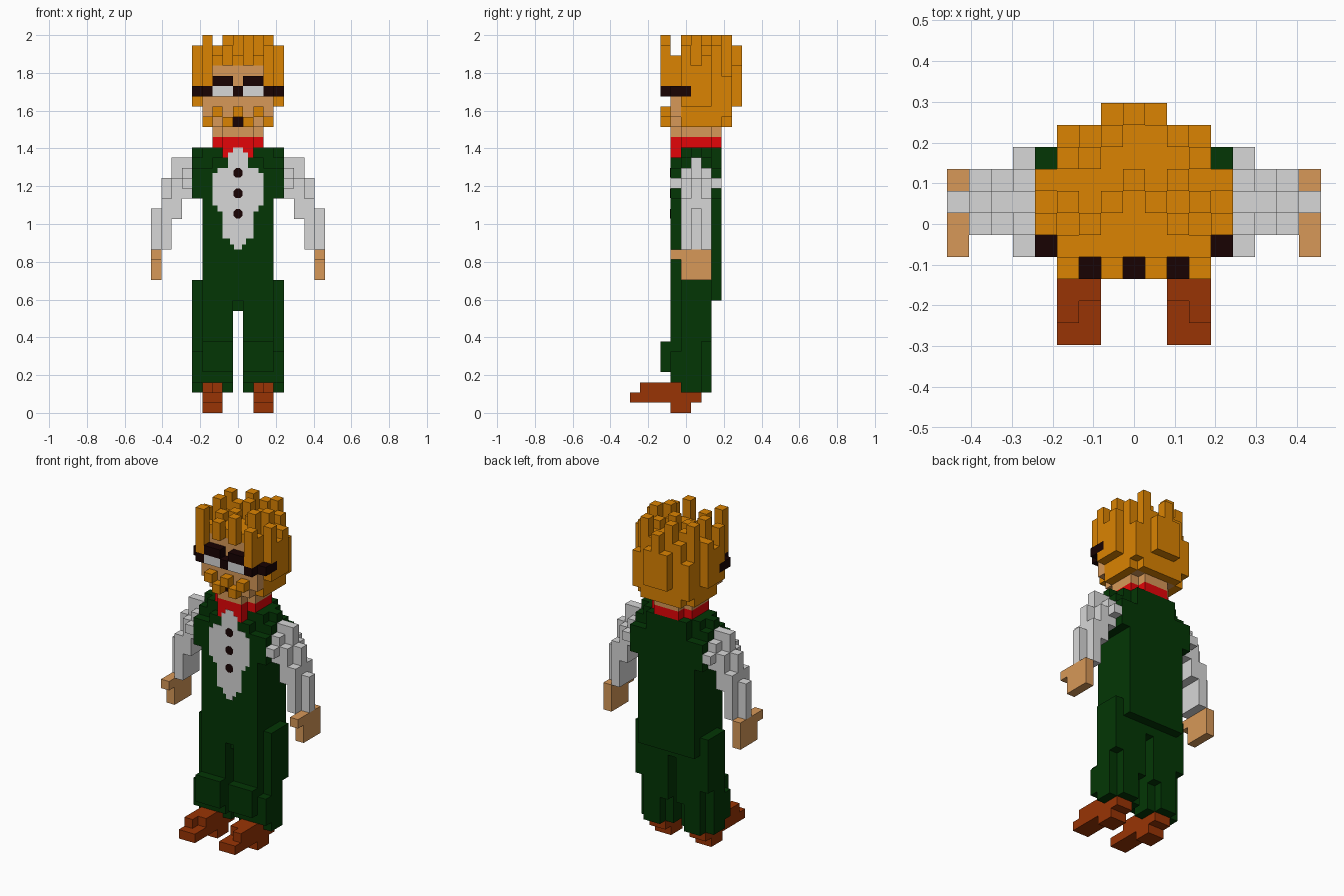
import bpy
import bmesh
import math
from mathutils import Matrix, Vector

cube = bpy.data.objects.get("Cube")
if cube:
    bpy.data.objects.remove(cube, do_unlink=True)

UNIT = 2 / 37          # edge length of one block
FRONT = -1.5 * UNIT    # front plane of the torso
taken = set()          # block cells already used by a part


def material(name, red, green, blue):
    def linear(c):
        c /= 255
        return c / 12.92 if c < 0.04045 else ((c + 0.055) / 1.055) ** 2.4
    mat = bpy.data.materials.new(name)
    colour = (linear(red), linear(green), linear(blue), 1)
    mat.use_nodes = True
    mat.diffuse_color = colour
    shader = next(n for n in mat.node_tree.nodes if n.type == 'BSDF_PRINCIPLED')
    shader.inputs["Base Color"].default_value = colour
    shader.inputs["Roughness"].default_value = 0.9
    return mat


GOLD = material("golden_hair", 219, 131, 2)
SKIN = material("skin", 215, 152, 88)
GREEN = material("dark_green_cloth", 3, 54, 5)
BLACK = material("near_black", 24, 2, 2)
WHITE = material("pale_grey_cloth", 215, 215, 215)
RED = material("red_scarf", 228, 5, 8)
BROWN = material("brown_leather", 153, 52, 5)


def finish(name, bm, mat):
    bmesh.ops.recalc_face_normals(bm, faces=bm.faces)
    mesh = bpy.data.meshes.new(name)
    bm.to_mesh(mesh)
    bm.free()
    mesh.materials.append(mat)
    obj = bpy.data.objects.new(name, mesh)
    bpy.context.collection.objects.link(obj)
    return obj


def blocks(name, mat, *boxes, side=1):
    """Join block ranges (x, x, y, y, z, z; ends included) into one shell."""
    cells = set()
    for xa, xb, ya, yb, za, zb in boxes:
        cells |= {(x * side, y, z) for x in range(xa, xb + 1)
                  for y in range(ya, yb + 1) for z in range(za, zb + 1)}
    cells -= taken
    taken.update(cells)
    bm = bmesh.new()
    for cell in cells:
        centre = Vector(cell) + Vector((0, 0, 0.5))
        for axis in range(3):
            for sign in (-1, 1):
                step = [0, 0, 0]
                step[axis] = sign
                if tuple(c + s for c, s in zip(cell, step)) in cells:
                    continue
                normal = Vector(step) / 2
                u = Vector((normal.y, normal.z, normal.x))
                v = Vector((normal.z, normal.x, normal.y))
                corners = [normal + u + v, normal - u + v,
                           normal - u - v, normal + u - v]
                bm.faces.new([bm.verts.new((centre + c) * UNIT) for c in corners])
    bmesh.ops.remove_doubles(bm, verts=bm.verts, dist=UNIT / 100)
    bmesh.ops.dissolve_limit(bm, angle_limit=0.01, verts=bm.verts, edges=bm.edges)
    return finish(name, bm, mat)


# Paired limbs
for label, s in (("left", 1), ("right", -1)):
    blocks(label + "_shoe", BROWN,
           (2, 3, -1, 0, 0, 0), (2, 3, -5, 1, 1, 1),
           (2, 2, -3, -1, 2, 2), (3, 3, -4, -1, 2, 2), side=s)
    blocks(label + "_trouser_leg", GREEN,
           (1, 3, 0, 1, 2, 12), (4, 4, 0, 1, 2, 12), (2, 3, 2, 2, 2, 12),
           (1, 1, 2, 2, 5, 12), (4, 4, 2, 2, 7, 12),
           (1, 3, -1, -1, 3, 12), (4, 4, -1, -1, 3, 5),
           (1, 3, -2, -2, 4, 6), (1, 3, 3, 3, 11, 12), side=s)
    blocks(label + "_shoulder", GREEN,
           (4, 4, -1, 3, 21, 23), (4, 4, 0, 2, 24, 24),
           (4, 4, 1, 1, 25, 25), side=s)
    blocks(label + "_sleeve", WHITE,
           (8, 8, 1, 1, 16, 19), (7, 7, 1, 1, 16, 22),
           (7, 7, 0, 2, 16, 20), (6, 6, 1, 1, 19, 24),
           (6, 6, 0, 2, 19, 22), (5, 5, 1, 1, 21, 24),
           (5, 5, 0, 2, 21, 23), (5, 5, -1, 3, 22, 22), side=s)
    blocks(label + "_hand", SKIN,
           (8, 8, 0, 2, 13, 15), (8, 8, -1, -1, 15, 15), side=s)

# Body, scarf and head
blocks("seat", GREEN, (0, 0, -1, 3, 11, 12), (0, 0, 0, 2, 10, 10))
blocks("scarf", RED, (-2, 2, 0, 2, 26, 26), (-1, 1, -1, 3, 26, 26),
       (-1, 1, -1, -1, 25, 25))
blocks("torso", GREEN, (-3, 3, -1, 3, 13, 23), (-2, 2, -1, 3, 24, 24),
       (-3, 3, 0, 2, 24, 25), (-2, 2, 3, 3, 25, 25))
blocks("glasses_frame", BLACK,
       (0, 0, -2, -2, 31, 31),
       *[box for s in (-1, 1) for box in (
           (3 * s, 3 * s, -2, -1, 31, 31), (4 * s, 4 * s, -1, 0, 31, 31))])
blocks("lenses", WHITE, (-2, -1, -2, -2, 31, 31), (1, 2, -2, -2, 31, 31))
blocks("eyebrows", BLACK, (-2, -1, -2, -2, 32, 32), (1, 2, -2, -2, 32, 32))
blocks("mouth", BLACK, (0, 0, -1, -1, 28, 28))
blocks("head", SKIN, (-2, 2, -1, 3, 28, 33), (-3, 3, -1, -1, 29, 31),
       (-2, 2, 0, 2, 27, 27), (-1, 1, -1, 3, 27, 27))
blocks("moustache", GOLD, (0, 0, -2, -2, 29, 29),
       *[box for s in (-1, 1) for box in (
           (2 * s, 2 * s, -2, -2, 29, 29), (s, s, -2, -2, 28, 28))])

# Hair: a cap with side and back locks, topped by upright spikes
blocks("hair_cap", GOLD,
       (-3, 3, 0, 3, 28, 33), (-2, 2, 4, 4, 28, 33), (-3, 3, 4, 4, 29, 32),
       (-3, 3, -1, -1, 32, 34), (-2, 2, -1, 4, 34, 34),
       (-1, 1, 5, 5, 30, 33))
for s in (-1, 1):
    blocks("hair_side_locks", GOLD,
           (4, 4, 0, 2, 30, 33), (4, 4, 0, 0, 34, 35),
           (4, 4, 2, 2, 34, 34), (3, 3, -2, -2, 32, 35),
           (3, 3, 1, 3, 34, 34), (1, 1, -2, -2, 34, 35), side=s)
spikes = {(-3, -2): 37, (1, -2): 37, (-3, 1): 37, (-2, 0): 36, (-1, 1): 36,
          (1, 1): 36, (2, 0): 37, (3, 1): 37, (0, 2): 37, (-3, 3): 37,
          (2, 2): 36, (-2, 3): 36, (3, 3): 36, (-1, 4): 37, (2, 4): 37,
          (0, 5): 36}
blocks("hair_spikes", GOLD,
       *[(x, x, y, y, 34, top - 1) for (x, y), top in spikes.items()])

# Shirt front: stepped, mirrored outline as a thin plate
bands = [(16, 0.4), (16.5, 0.8), (17.1, 1.5), (19.7, 2), (20.3, 2.5),
         (23.5, 2), (24, 1), (25.5, 0.5), (26, 0)]
edge = []
for (low, half), (high, _) in zip(bands, bands[1:]):
    edge += [(half, low), (half, high)]
outline = edge + [(-x, z) for x, z in reversed(edge)]
bm = bmesh.new()
face = bm.faces.new([bm.verts.new((x * UNIT, FRONT, z * UNIT)) for x, z in outline])
raised = bmesh.ops.extrude_face_region(bm, geom=[face])["geom"]
bmesh.ops.translate(bm, vec=(0, -0.002, 0),
                    verts=[v for v in raised if isinstance(v, bmesh.types.BMVert)])
finish("shirt_front", bm, WHITE)

# Shirt buttons
for height in (19.5, 21.5, 23.5):
    bm = bmesh.new()
    place = (Matrix.Translation((0, FRONT - 0.002, height * UNIT))
             @ Matrix.Rotation(math.pi / 2, 4, 'X')
             @ Matrix.Rotation(math.pi / 8, 4, 'Z'))
    bmesh.ops.create_cone(bm, cap_ends=True, segments=8, radius1=UNIT / 2,
                          radius2=UNIT / 2, depth=0.003, matrix=place)
    finish("shirt_button", bm, BLACK)
